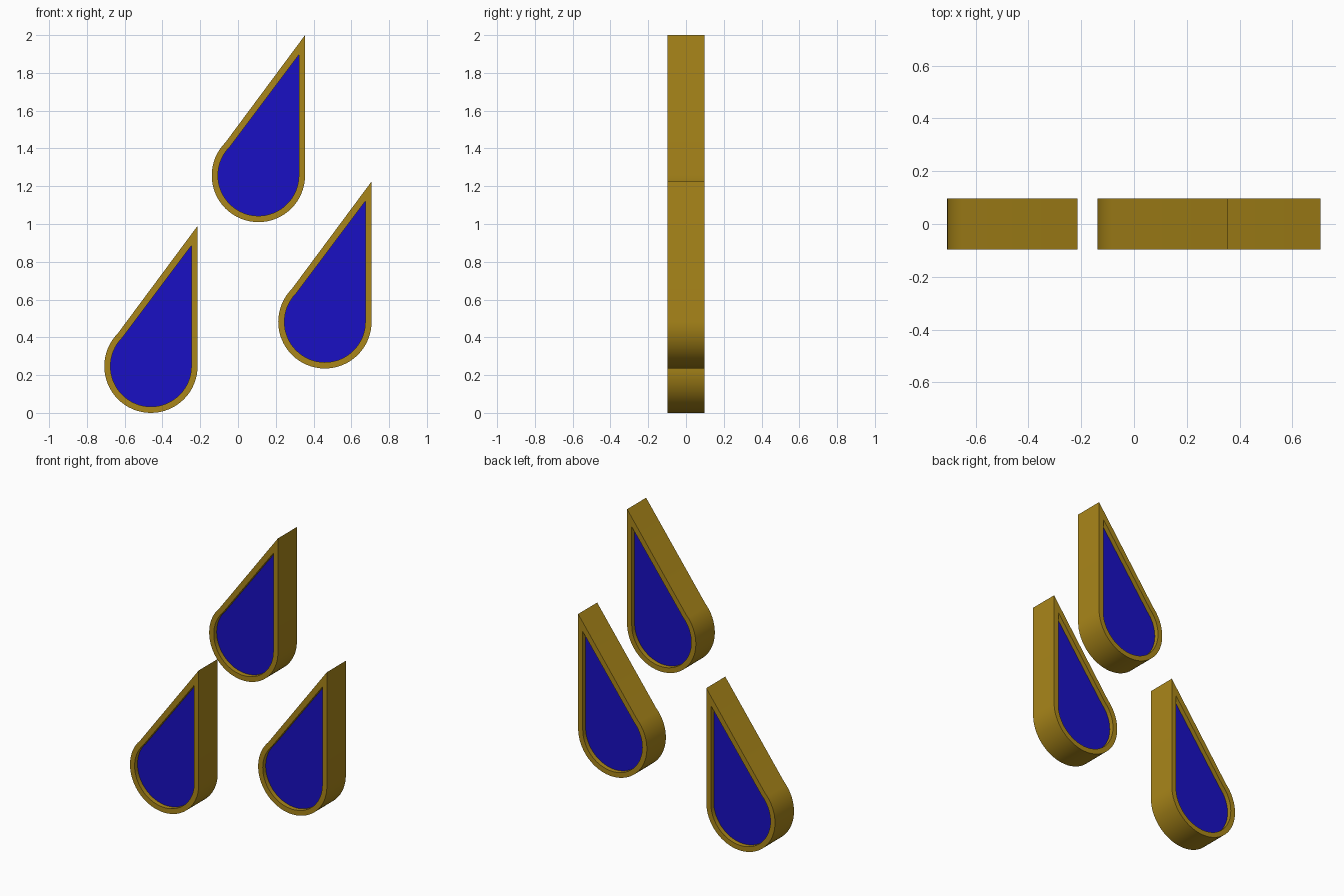
import bpy, bmesh, math

if "Cube" in bpy.data.objects:
    bpy.data.objects.remove(bpy.data.objects["Cube"])

R, TIP, HALF = 0.247, 0.743, 0.0975      # bowl radius, tip height over bowl centre, half depth
RIM, RECESS, SEG = 0.033, 0.03, 40


def material(name, color):
    m = bpy.data.materials.new(name)
    m.diffuse_color = color
    m.use_nodes = True
    m.node_tree.nodes["Principled BSDF"].inputs["Base Color"].default_value = m.diffuse_color
    return m


gold = material("gold", (0.40, 0.24, 0.01, 1))
blue = material("blue", (0.01, 0.005, 0.55, 1))


def drop_profile(r, tip):
    """Teardrop: tip, then round bowl from the straight right side to upper left."""
    pts = [(r, tip)]
    for i in range(SEG + 1):
        a = math.radians(-225 * i / SEG)
        pts.append((r * math.cos(a), r * math.sin(a)))
    return pts


outer = drop_profile(R, TIP)
inner = drop_profile(R - RIM, TIP - 0.105)


def finish(bm, name, mat, loc):
    bmesh.ops.recalc_face_normals(bm, faces=bm.faces)
    me = bpy.data.meshes.new(name)
    bm.to_mesh(me)
    bm.free()
    me.materials.append(mat)
    ob = bpy.data.objects.new(name, me)
    ob.location = loc
    bpy.context.collection.objects.link(ob)
    bpy.ops.object.select_all(action='DESELECT')
    ob.select_set(True)
    bpy.context.view_layer.objects.active = ob
    bpy.ops.object.shade_smooth_by_angle(angle=math.radians(30))


def ring(bm, pts, y):
    return [bm.verts.new((x, y, z)) for x, z in pts]


def frame(name, loc):
    # four outlines bridged into a closed rim
    bm = bmesh.new()
    loops = [ring(bm, outer, -HALF), ring(bm, outer, HALF),
             ring(bm, inner, HALF), ring(bm, inner, -HALF)]
    n = len(outer)
    for k in range(4):
        a, b = loops[k], loops[(k + 1) % 4]
        for i in range(n):
            j = (i + 1) % n
            bm.faces.new((a[i], a[j], b[j], b[i]))
    finish(bm, name, gold, loc)


def panel(name, loc):
    # solid inlay, set back from both faces of the rim
    bm = bmesh.new()
    y = HALF - RECESS
    face = bm.faces.new(ring(bm, inner, -y))
    ext = bmesh.ops.extrude_face_region(bm, geom=[face], use_keep_orig=True)
    verts = [g for g in ext["geom"] if isinstance(g, bmesh.types.BMVert)]
    bmesh.ops.translate(bm, verts=verts, vec=(0, 2 * y, 0))
    finish(bm, name, blue, loc)


# three drops, placed by bowl centre
for side, x, z in (("top", 0.108, 1.257), ("left", -0.461, 0.247), ("right", 0.460, 0.482)):
    frame(side + "_drop_frame", (x, 0, z))
    panel(side + "_drop_panel", (x, 0, z))
